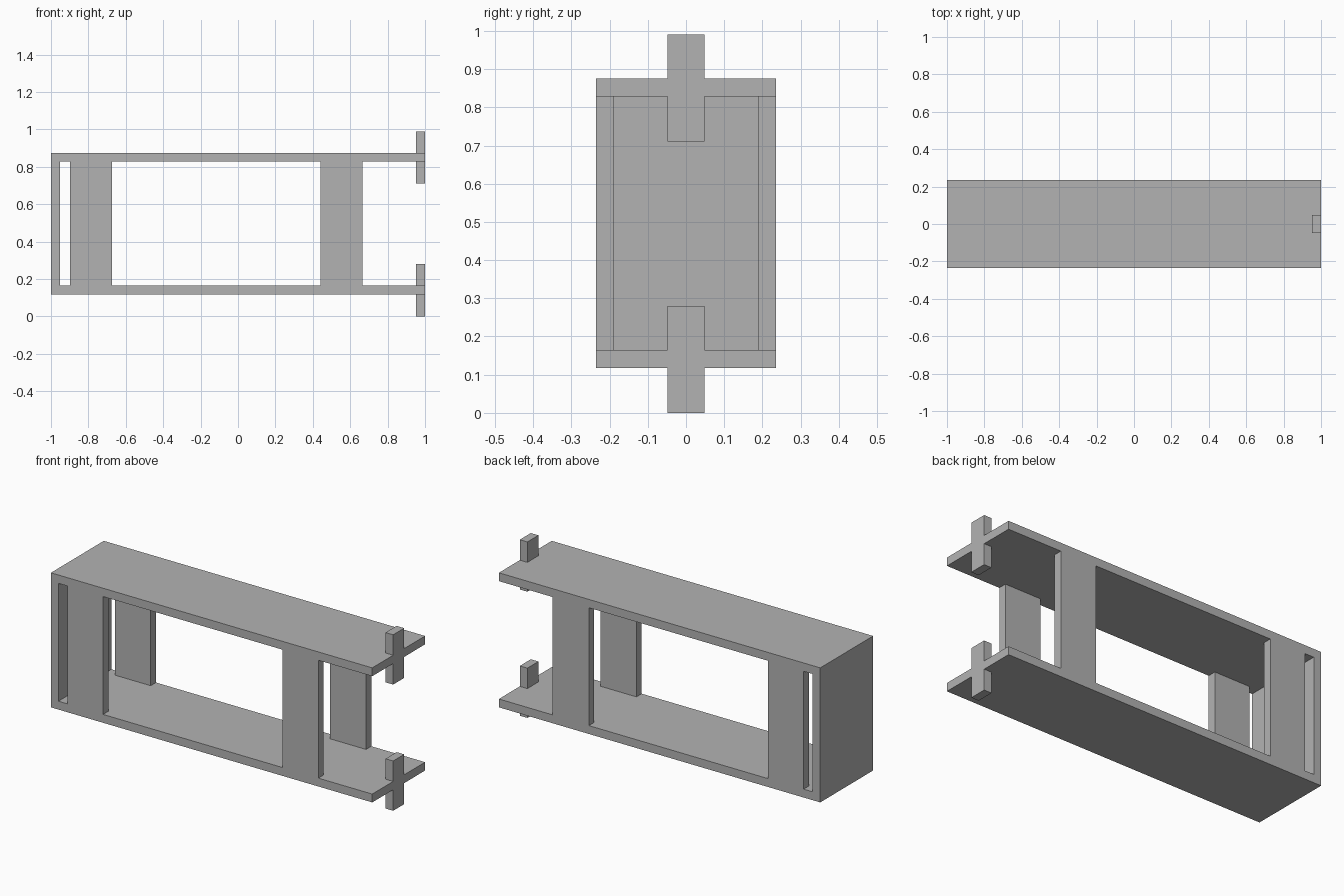
import bpy
import bmesh

cube = bpy.data.objects.get("Cube")
if cube:
    bpy.data.objects.remove(cube, do_unlink=True)

# Single grey material
grey = bpy.data.materials.new("plain_grey")
grey.use_nodes = True
colour = (0.45, 0.45, 0.45, 1)
grey.diffuse_color = colour
grey.node_tree.nodes["Principled BSDF"].inputs["Base Color"].default_value = colour

HALF_DEPTH = 0.235
THICK = 0.047
BOTTOM, TOP = 0.118, 0.875


def extrude_profile(name, points, y0, y1):
    """Extrude an x-z outline from y0 to y1."""
    bm = bmesh.new()
    face = bm.faces.new([bm.verts.new((x, y0, z)) for x, z in points])
    result = bmesh.ops.extrude_face_region(bm, geom=[face])
    moved = [g for g in result["geom"] if isinstance(g, bmesh.types.BMVert)]
    bmesh.ops.translate(bm, verts=moved, vec=(0, y1 - y0, 0))
    bmesh.ops.recalc_face_normals(bm, faces=bm.faces)
    mesh = bpy.data.meshes.new(name)
    bm.to_mesh(mesh)
    bm.free()
    mesh.materials.append(grey)
    obj = bpy.data.objects.new(name, mesh)
    bpy.context.collection.objects.link(obj)
    return obj


def box(name, x0, x1, y0, y1, z0, z1):
    return extrude_profile(name, [(x0, z0), (x1, z0), (x1, z1), (x0, z1)], y0, y1)


# U-shaped shell: floor, closed end wall and roof in one piece
low, high, wall = BOTTOM + THICK, TOP - THICK, THICK - 1
extrude_profile("channel_frame", [
    (-1, BOTTOM), (1, BOTTOM), (1, low), (wall, low),
    (wall, high), (1, high), (1, TOP), (-1, TOP),
], -HALF_DEPTH, HALF_DEPTH)

# Two flat uprights on each long side
for side, sign in (("front", -1), ("back", 1)):
    y0, y1 = sorted((sign * HALF_DEPTH, sign * (HALF_DEPTH - THICK)))
    for end, x0, x1 in (("right", -0.897, -0.675), ("left", 0.44, 0.665)):
        box(f"{side}_{end}_upright", x0, x1, y0, y1, low, high)

# Vertical tabs crossing the open end of floor and roof
for level, z0, z1 in (("lower", 0, low), ("upper", high, 0.99)):
    tab = 0.28
    start = 0 if level == "lower" else z1 - tab
    box(f"{level}_end_tab", 1 - THICK, 1, -0.049, 0.049, start, start + tab)
